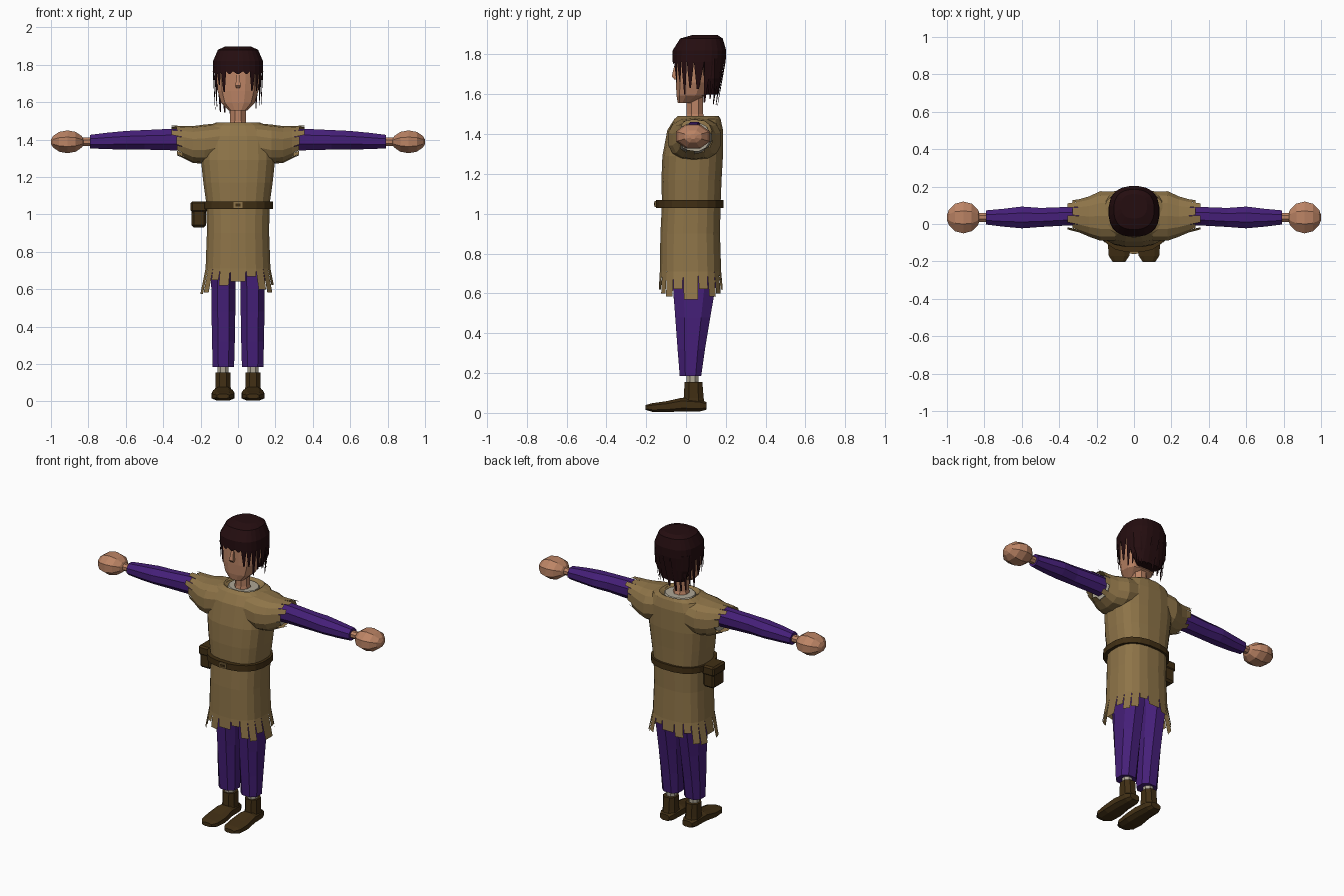
import bpy, bmesh, math, random
from mathutils import Vector

random.seed(4)
if "Cube" in bpy.data.objects:
    bpy.data.objects.remove(bpy.data.objects["Cube"], do_unlink=True)


def material(name, rgb):
    m = bpy.data.materials.new(name)
    m.use_nodes = True
    m.diffuse_color = (*rgb, 1)
    m.node_tree.nodes["Principled BSDF"].inputs["Base Color"].default_value = (*rgb, 1)
    return m


CLOTH = material("tan cloth", (0.27, 0.175, 0.065))
PURPLE = material("purple cloth", (0.06, 0.014, 0.19))
SKIN = material("skin", (0.50, 0.23, 0.13))
HAIR = material("dark hair", (0.018, 0.004, 0.005))
LEATHER = material("brown leather", (0.052, 0.028, 0.007))
LINEN = material("pale linen", (0.42, 0.38, 0.30))


def ring(axis, pos, u, v, n=8, power=2.0):
    """Closed section across an axis; u and v are (low, high) extents."""
    pts = []
    for i in range(n):
        a = math.tau * (i + 0.5) / n
        c, s = math.cos(a), math.sin(a)
        c = math.copysign(abs(c) ** (2 / power), c)
        s = math.copysign(abs(s) ** (2 / power), s)
        p = (sum(u) / 2 + c * (u[1] - u[0]) / 2, sum(v) / 2 + s * (v[1] - v[0]) / 2)
        pts.append(Vector({"x": (pos, *p), "y": (p[0], pos, p[1]), "z": (*p, pos)}[axis]))
    return pts


def finish(name, bm, mat):
    bmesh.ops.recalc_face_normals(bm, faces=bm.faces)
    me = bpy.data.meshes.new(name)
    bm.to_mesh(me)
    bm.free()
    me.materials.append(mat)
    ob = bpy.data.objects.new(name, me)
    bpy.context.collection.objects.link(ob)
    return ob


def loft(name, rings, mat, caps=(True, True), fringe=None):
    """Skin rings together; fringe = (end ring, length rule, tip taper) adds tatters."""
    bm = bmesh.new()
    rows = [[bm.verts.new(p) for p in r] for r in rings]
    n = len(rows[0])
    for a, b in zip(rows, rows[1:]):
        for i in range(n):
            j = (i + 1) % n
            bm.faces.new((a[i], a[j], b[j], b[i]))
    if caps[0]:
        bm.faces.new(rows[0])
    if caps[1]:
        bm.faces.new(rows[-1])
    if fringe:
        end, rule, taper = fringe
        for i in range(n):
            j = (i + 1) % n
            f = rule(i, math.tau * (i + 1) / n)
            p = rings[-1][i].lerp(end[i], f)
            q = rings[-1][j].lerp(end[j], f)
            mid = (p + q) / 2
            tips = [bm.verts.new(t.lerp(mid, taper)) for t in (q, p)]
            bm.faces.new((rows[-1][i], rows[-1][j], *tips))
    return finish(name, bm, mat)


def span(c, r):
    return (c - r, c + r)


def stack(table, n, power=2.0):
    """Upright rings from rows of height, half width, front, back."""
    return [ring("z", z, (-w, w), (f, b), n, power) for z, w, f, b in table]


# Head, nose and neck
loft("head", stack([(1.555, .05, -.042, .03), (1.595, .092, -.05, .10), (1.66, .112, -.053, .13),
                    (1.76, .118, -.053, .16), (1.85, .10, -.03, .16)], 12, 2.5), SKIN)
loft("nose", stack([(1.675, .014, -.062, -.04), (1.69, .019, -.077, -.04),
                    (1.76, .009, -.057, -.04)], 4), SKIN)
loft("neck", stack([(1.45, .055, -.01, .11), (1.50, .045, 0, .09), (1.60, .045, 0, .09)], 8), SKIN)


# Hair cap with pointed locks, short over the brow and long at the nape
def lock_length(i, a):
    s = math.sin(a)
    if s < -0.93:
        return 0.06
    base = 0.36 if s < -0.6 else 0.62 if s < 0.2 else 0.85
    return base + random.uniform(-.1, .13)


hair_n = 24
loft("hair", stack([(1.897, .07, .03, .16), (1.88, .108, -.03, .185), (1.82, .134, -.068, .203),
                    (1.765, .136, -.068, .2)], hair_n, 2.5), HAIR, (True, False),
     (ring("z", 1.53, (-.125, .125), (-.05, .16), hair_n, 2.5), lock_length, .75))
loft("hair_underlayer", stack([(1.78, .128, .04, .195), (1.68, .122, .07, .18),
                               (1.6, .08, .09, .165)], 12, 2.5), HAIR)


# Tunic body with a ragged hem, lowest at the sides
def hem_length(i, a):
    side = abs(math.cos(a))
    return 0.3 + 0.5 * side + (0.2 if i % 3 else -0.15)


loft("tunic", stack([(1.47, .085, -.015, .135), (1.492, .115, -.04, .165), (1.475, .16, -.06, .175),
                     (1.42, .195, -.095, .187), (1.29, .2, -.12, .187), (1.17, .187, -.125, .18),
                     (1.05, .17, -.122, .175), (.9, .168, -.13, .172), (.71, .175, -.133, .178)],
                    20, 2.6), CLOTH, (False, False),
     (ring("z", .57, (-.205, .205), (-.142, .192), 20, 2.6), hem_length, .12))
loft("undershirt", stack([(1.46, .11, -.03, .15), (1.482, .092, -.022, .14)], 12), LINEN)

# Belt with a small buckle plate
loft("belt", stack([(1.068, .165, -.12, .17), (1.068, .19, -.152, .19),
                    (1.03, .19, -.152, .19), (1.03, .165, -.12, .17)], 20, 2.4), LEATHER, (False, False))


def box(name, lo, hi, mat, bevel=0):
    bm = bmesh.new()
    bmesh.ops.create_cube(bm, size=1)
    for v in bm.verts:
        v.co = Vector([(a + b) / 2 + c * (b - a) for a, b, c in zip(lo, hi, v.co)])
    if bevel:
        bmesh.ops.bevel(bm, geom=bm.edges[:], offset=bevel, segments=1, affect="EDGES")
    return finish(name, bm, mat)


box("buckle", (-.025, -.158, 1.033), (.025, -.15, 1.065), CLOTH)
box("buckle_centre", (-.014, -.161, 1.041), (.014, -.156, 1.057), LEATHER)

# Pouch hanging on the right hip
box("pouch", (-.248, -.04, .93), (-.17, .075, 1.045), LEATHER, .012)
box("pouch_flap", (-.253, -.045, 1.01), (-.165, .08, 1.07), LEATHER, .01)

# Limbs, built once for each side
for side, s in (("left", 1), ("right", -1)):

    def along_x(table, n, power=2.0):
        """Arm rings from rows of distance, front, back, bottom, top."""
        return [ring("x", s * x, (f, b), (lo, hi), n, power) for x, f, b, lo, hi in table]

    def part(w):
        return side + "_" + w

    # Short sleeve with tattered cuff
    cuff = along_x([(.36, -.03, .125, 1.33, 1.475)], 14, 2.5)[0]

    def cuff_length(i, a):
        return (0.55 if math.sin(a) > 0 else 0.1) + (0.4 if i % 2 else 0)

    loft(part("sleeve"), along_x([(.1, -.09, .175, 1.29, 1.487), (.18, -.092, .178, 1.27, 1.48),
                                  (.24, -.07, .15, 1.275, 1.472), (.29, -.048, .135, 1.3, 1.473)],
                                 14, 2.5), CLOTH, (False, False), (cuff, cuff_length, .1))
    loft(part("sleeve_lining"), along_x([(.2, -.05, .13, 1.3, 1.46), (.285, -.04, .125, 1.31, 1.462)],
                                        12), LINEN)
    # Arm, wrist and rounded hand
    loft(part("arm"), along_x([(.2, -.015, .1, 1.335, 1.465), (.36, -.012, .095, 1.338, 1.462),
                               (.5, -.02, .09, 1.342, 1.455), (.6, -.028, .098, 1.343, 1.45),
                               (.7, -.018, .085, 1.345, 1.44), (.79, -.006, .076, 1.35, 1.428)],
                              8), PURPLE)
    loft(part("wrist"), along_x([(.76, .01, .06, 1.365, 1.412), (.85, .01, .06, 1.365, 1.412)], 8), SKIN)
    fist = []
    for k in range(1, 6):
        t = math.pi * k / 6
        r = math.sin(t)
        fist.append((.912 - .089 * math.cos(t), .035 - .092 * r, .035 + .092 * r,
                     1.388 - .066 * r, 1.388 + .066 * r))
    fist = [(.823, .02, .05, 1.375, 1.4)] + fist + [(1.0, .02, .05, 1.375, 1.4)]
    loft(part("hand"), along_x(fist, 8), SKIN)

    # Trouser leg
    cx = s * .078
    loft(part("trouser_leg"), [ring("z", z, span(cx, w), (f, b), 8, 2.4) for z, w, f, b in
                               ((.185, .061, -.035, .08), (.32, .065, -.047, .1),
                                (.48, .068, -.06, .128), (.66, .07, -.075, .16),
                                (.85, .074, -.09, .15))], PURPLE)
    # Sock and boot
    cx = s * .08
    loft(part("sock"), [ring("z", z, span(cx, .032), (.0, .065), 8) for z in (.13, .21)], LINEN)
    loft(part("boot_shaft"), [ring("z", z, span(cx, w), (f, b), 8, 2.4) for z, w, f, b in
                              ((.03, .05, -.03, .1), (.075, .044, -.015, .092), (.155, .044, -.01, .085))],
         LEATHER)
    loft(part("boot_foot"), [ring("y", y, span(cx, w), (lo, hi), 8, 2.8) for y, w, lo, hi in
                             ((.103, .035, .015, .055), (.07, .05, .006, .07), (-.02, .056, .006, .078),
                              (-.1, .064, .002, .06), (-.17, .058, .004, .05), (-.203, .035, .015, .04))],
         LEATHER)
